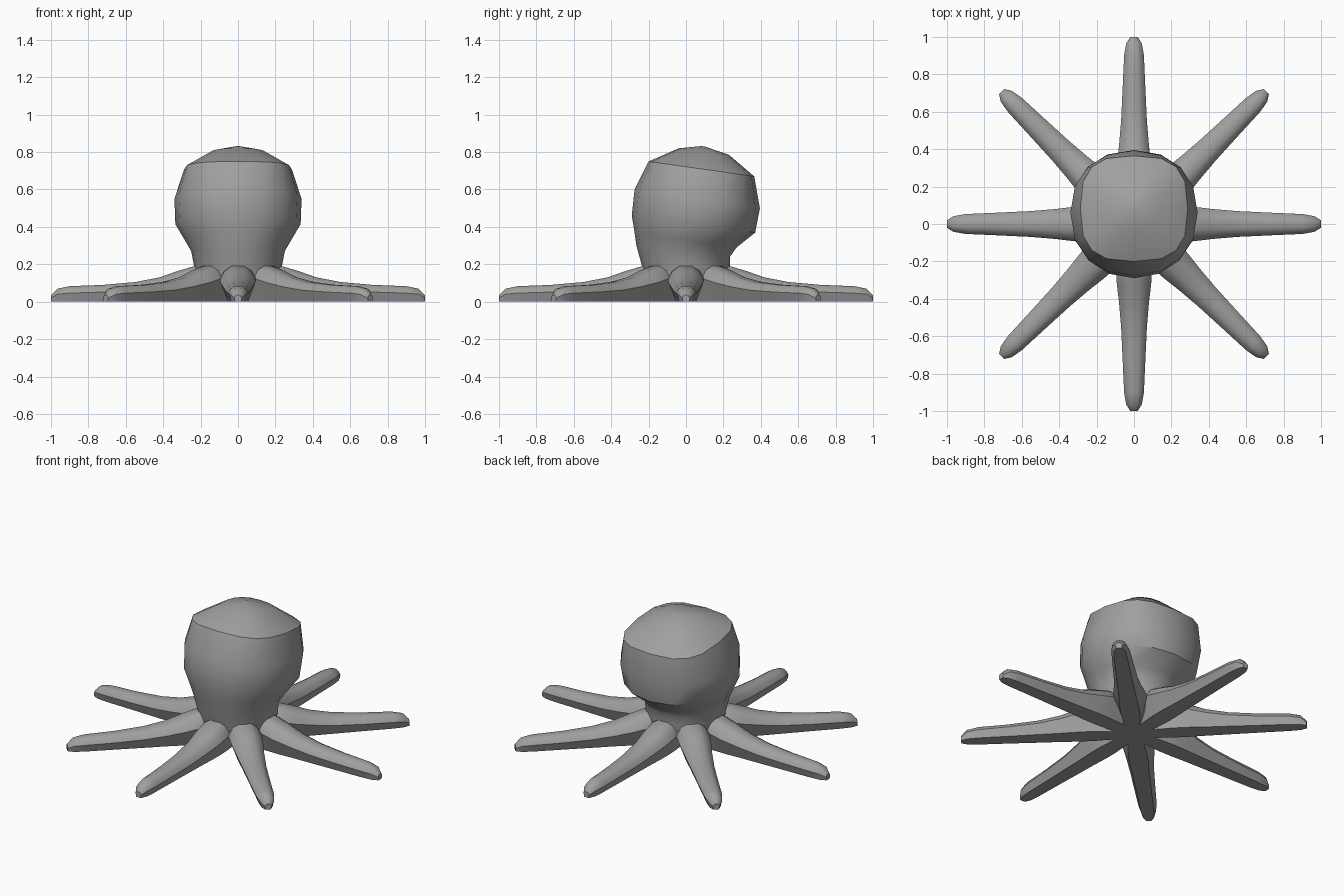
import bpy
from math import cos, sin, pi, radians, copysign
from mathutils import Matrix, Vector

cube = bpy.data.objects.get("Cube")
if cube:
    bpy.data.objects.remove(cube)

grey = bpy.data.materials.new("plain grey")
grey.use_nodes = True
GREY = (0.35, 0.35, 0.35, 1)
grey.diffuse_color = GREY
grey.node_tree.nodes["Principled BSDF"].inputs["Base Color"].default_value = GREY


def loft(name, rings, turn=0.0, smooth=35):
    """Skin a list of equal-sized closed rings and cap both ends."""
    n = len(rings[0])
    verts = [Matrix.Rotation(turn, 3, "Z") @ Vector(p) for ring in rings for p in ring]
    faces = [(a * n + i, a * n + (i + 1) % n, (a + 1) * n + (i + 1) % n, (a + 1) * n + i)
             for a in range(len(rings) - 1) for i in range(n)]
    last = (len(rings) - 1) * n
    faces += [tuple(reversed(range(n))), tuple(range(last, last + n))]
    mesh = bpy.data.meshes.new(name)
    mesh.from_pydata(verts, [], faces)
    mesh.validate()
    mesh.materials.append(grey)
    obj = bpy.data.objects.new(name, mesh)
    bpy.context.collection.objects.link(obj)
    bpy.ops.object.select_all(action="DESELECT")
    obj.select_set(True)
    bpy.context.view_layer.objects.active = obj
    bpy.ops.object.shade_smooth_by_angle(angle=radians(smooth))
    return obj


def head_ring(y0, y1, z0, z1, half, power):
    """Rounded-square ring, tilted from (y0, z0) in front to (y1, z1) behind."""
    ring = []
    for k in range(16):
        c, s = cos(k * pi / 8), sin(k * pi / 8)
        x = copysign(abs(c) ** (2 / power), c)
        t = (copysign(abs(s) ** (2 / power), s) + 1) / 2
        ring.append((half * x, y0 + (y1 - y0) * t, z0 + (z1 - z0) * t))
    return ring


# Head and neck: front y, back y, front z, back z, half width, squareness
HEAD = [
    (-.12, .12, 0, 0, .12, 2),
    (-.22, .22, .1, .1, .22, 2),
    (-.235, .235, .19, .19, .235, 2),
    (-.265, .235, .30, .24, .25, 2),
    (-.275, .27, .37, .29, .285, 2),
    (-.29, .37, .46, .37, .335, 2.1),
    (-.275, .395, .60, .50, .34, 2.2),
    (-.2, .365, .75, .67, .287, 2.9),
    (-.04, .23, .82, .785, .14, 2.4),
    (.08, .10, .832, .83, .01, 2),
]
loft("head", [head_ring(*row) for row in HEAD])

# Arm sections: distance out, half width, height of widest line, top height, foot half width
ARM = [
    (.10, .06, .11, .19, .045),
    (.235, .097, .12, .19, .055),
    (.32, .092, .10, .165, .055),
    (.42, .08, .08, .13, .05),
    (.55, .069, .062, .105, .047),
    (.72, .061, .052, .09, .042),
    (.90, .053, .046, .083, .038),
    (.965, .042, .04, .07, .032),
    (1.0, .02, .02, .035, .016),
]


def arm_ring(r, w, mid, top, foot):
    half = [(foot, 0), (w, mid), (.75 * w, .35 * mid + .65 * top), (.35 * w, top)]
    return [(r, y, z) for y, z in half] + [(r, -y, z) for y, z in reversed(half)]


for i in range(8):
    loft(f"arm_{i + 1}", [arm_ring(*row) for row in ARM], i * pi / 4)
